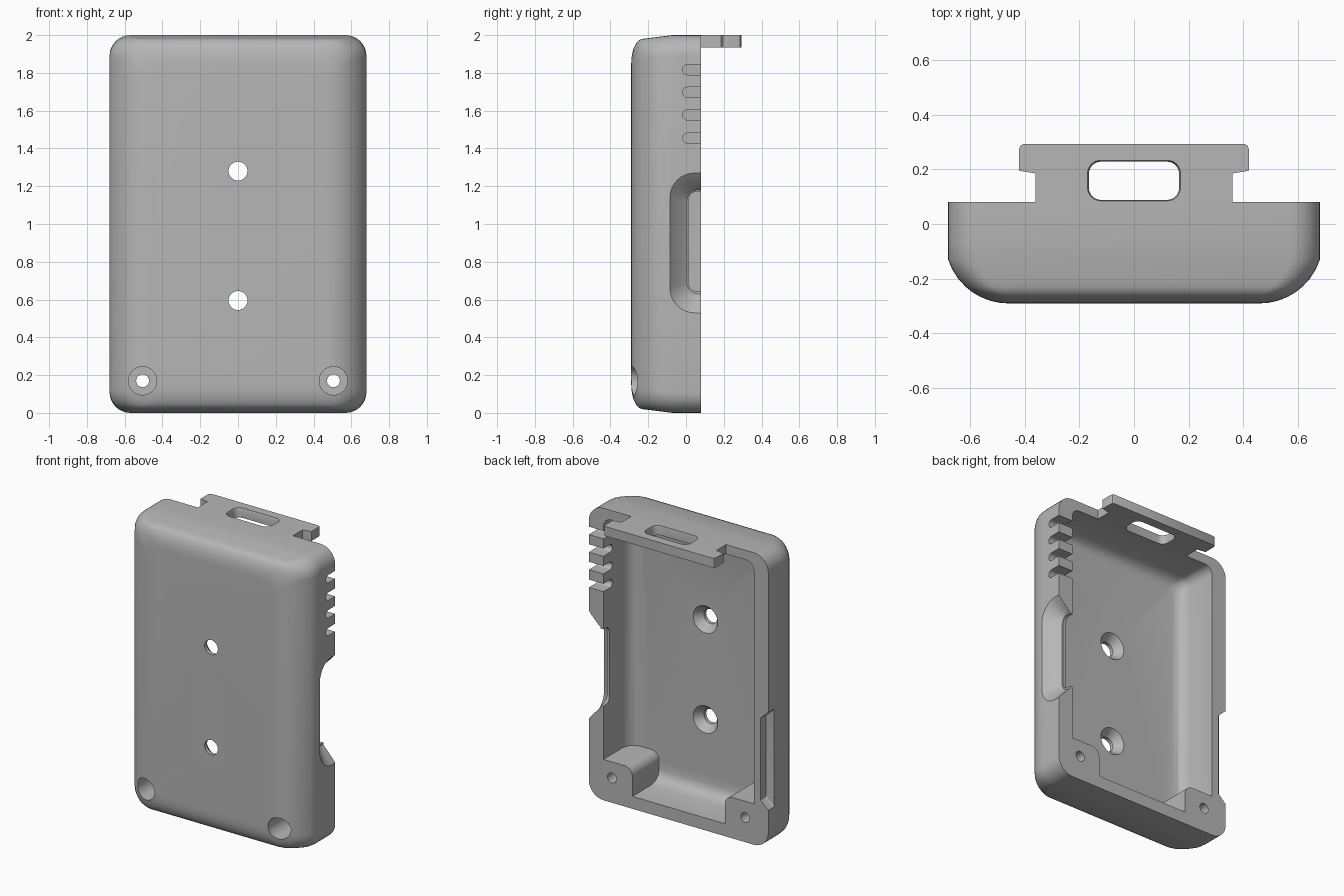
import bpy, bmesh, math

if "Cube" in bpy.data.objects:
    bpy.data.objects.remove(bpy.data.objects["Cube"])

grey = bpy.data.materials.new("plain_grey")
grey.use_nodes = True
colour = (0.47, 0.47, 0.47, 1)
grey.diffuse_color = colour
grey.node_tree.nodes["Principled BSDF"].inputs["Base Color"].default_value = colour


def finish(name, bm):
    bmesh.ops.remove_doubles(bm, verts=bm.verts, dist=1e-5)
    bmesh.ops.recalc_face_normals(bm, faces=bm.faces)
    mesh = bpy.data.meshes.new(name)
    bm.to_mesh(mesh)
    bm.free()
    mesh.materials.append(grey)
    ob = bpy.data.objects.new(name, mesh)
    bpy.context.collection.objects.link(ob)
    return ob


def loft(name, axis, sections, seg=8):
    """Skin rounded rectangles (t, u0, u1, v0, v1, radius) stacked along an axis."""
    place = {"x": lambda t, u, v: (t, u, v),
             "y": lambda t, u, v: (u, t, v),
             "z": lambda t, u, v: (u, v, t)}[axis]
    bm = bmesh.new()
    rings = []
    for t, u0, u1, v0, v1, r in sections:
        ring = []
        centres = [(u1 - r, v1 - r), (u0 + r, v1 - r), (u0 + r, v0 + r), (u1 - r, v0 + r)]
        for k, (cu, cv) in enumerate(centres):
            for i in range(seg + 1):
                a = (k + i / seg) * math.pi / 2
                ring.append(bm.verts.new(place(t, cu + r * math.cos(a), cv + r * math.sin(a))))
        rings.append(ring)
    n = len(rings[0])
    for a, b in zip(rings, rings[1:]):
        for i in range(n):
            j = (i + 1) % n
            bm.faces.new((a[i], a[j], b[j], b[i]))
    bm.faces.new(rings[0])
    bm.faces.new(rings[-1])
    return finish(name, bm)


def round_cut(name, x, z, steps):
    """Turned cutter along y from (y, radius) steps."""
    return loft(name, "y", [(y, x - r, x + r, z - r, z + r, r) for y, r in steps])


def cut(target, cutter):
    cutter.hide_render = True
    mod = target.modifiers.new("cut", "BOOLEAN")
    mod.operation = "DIFFERENCE"
    mod.solver = "EXACT"
    mod.object = cutter
    bpy.context.view_layer.objects.active = target
    bpy.ops.object.modifier_apply(modifier=mod.name)
    bpy.data.objects.remove(cutter)


# Outer shell: drafted ends and rounded front edges
def half_width(y):
    return 0.68 if y >= -0.13 else 0.46 + math.sqrt(0.0534 - (y + 0.059) ** 2)


def end_inset(y):
    if y > -0.23:
        return 0.02 * max(0, (-0.07 - y) / 0.16)
    t = min(1, (-0.23 - y) / 0.06)
    return 0.02 + 0.13 * (1 - math.sqrt(1 - t * t))


layers = [0.08, -0.07, -0.13, -0.165, -0.2, -0.23, -0.25,
          -0.265, -0.277, -0.284, -0.288, -0.29]
shell = loft("case_shell", "y", [
    (y, -half_width(y), half_width(y), end_inset(y), 2 - end_inset(y), 0.11) for y in layers])

# Cavity with solid screw bosses left in the lower corners
cavity = loft("cavity", "y", [
    (0.2, -0.57, 0.57, 0.085, 1.935, 0.06),
    (-0.13, -0.57, 0.57, 0.085, 1.935, 0.06),
    (-0.175, -0.555, 0.555, 0.1, 1.92, 0.06),
    (-0.2, -0.53, 0.53, 0.125, 1.895, 0.06),
    (-0.21, -0.49, 0.49, 0.16, 1.86, 0.06)])
for s in (-1, 1):
    a, b = sorted((s * 0.35, s * 0.9))
    cut(cavity, loft("boss", "y", [(-0.4, a, b, -0.3, 0.28, 0.06),
                                   (0.4, a, b, -0.3, 0.28, 0.06)]))
cut(shell, cavity)

# Counterbored screw holes in the bosses
for x in (-0.505, 0.505):
    cut(shell, round_cut("screw_hole", x, 0.17,
                         [(-0.4, 0.075), (-0.1, 0.075), (-0.1, 0.034), (0.2, 0.034)]))

# Countersunk mounting holes through the front
for z in (0.595, 1.28):
    cut(shell, round_cut("mount_hole", 0, z,
                         [(-0.4, 0.05), (-0.265, 0.05), (-0.205, 0.097), (-0.15, 0.097)]))

# Vent slots in the left wall
for z in (1.455, 1.577, 1.697, 1.817):
    cut(shell, loft("vent", "x", [(0.5, -0.018, 0.3, z - 0.027, z + 0.027, 0.027),
                                  (0.8, -0.018, 0.3, z - 0.027, z + 0.027, 0.027)]))

# Sloped cable recess and its opening in the left wall
cut(shell, loft("cable_recess", "x", [
    (0.8, -0.085, 0.6, 0.53, 1.27, 0.13),
    (0.68, -0.085, 0.6, 0.53, 1.27, 0.13),
    (0.66, -0.07, 0.6, 0.555, 1.245, 0.12),
    (0.61, -0.02, 0.6, 0.61, 1.195, 0.08),
    (0.59, 0.005, 0.6, 0.63, 1.18, 0.06)]))
cut(shell, loft("cable_opening", "x", [(0.5, 0.015, 0.4, 0.645, 1.17, 0.04),
                                       (0.8, 0.015, 0.4, 0.645, 1.17, 0.04)]))

# Shallow pry notch on the right rim
cut(shell, loft("pry_notch", "x", [(-0.75, 0.012, 0.4, 0.2, 1.0, 0.01),
                                   (-0.62, 0.022, 0.4, 0.32, 0.88, 0.01)]))

# Hook tab continuing the top wall
half = [(0.36, 0.08), (0.36, 0.185), (0.42, 0.195), (0.42, 0.275), (0.415, 0.287), (0.403, 0.293)]
outline = half + [(-x, y) for x, y in reversed(half)]
bm = bmesh.new()
face = bm.faces.new([bm.verts.new((x, y, 1.935)) for x, y in outline])
ext = bmesh.ops.extrude_face_region(bm, geom=[face], use_keep_orig=True)
bmesh.ops.translate(bm, vec=(0, 0, 0.065),
                    verts=[g for g in ext["geom"] if isinstance(g, bmesh.types.BMVert)])
tab = finish("hook_tab", bm)
cut(tab, loft("tab_slot", "z", [
    (1.9, -0.165, 0.165, 0.088, 0.228, 0.045),
    (1.985, -0.165, 0.165, 0.088, 0.228, 0.045),
    (2.015, -0.175, 0.175, 0.082, 0.238, 0.05)]))

# Smooth rounded areas, keep machined edges crisp
for ob in (shell, tab):
    bpy.ops.object.select_all(action="DESELECT")
    ob.select_set(True)
    bpy.context.view_layer.objects.active = ob
    bpy.ops.object.shade_smooth_by_angle(angle=math.radians(30))
